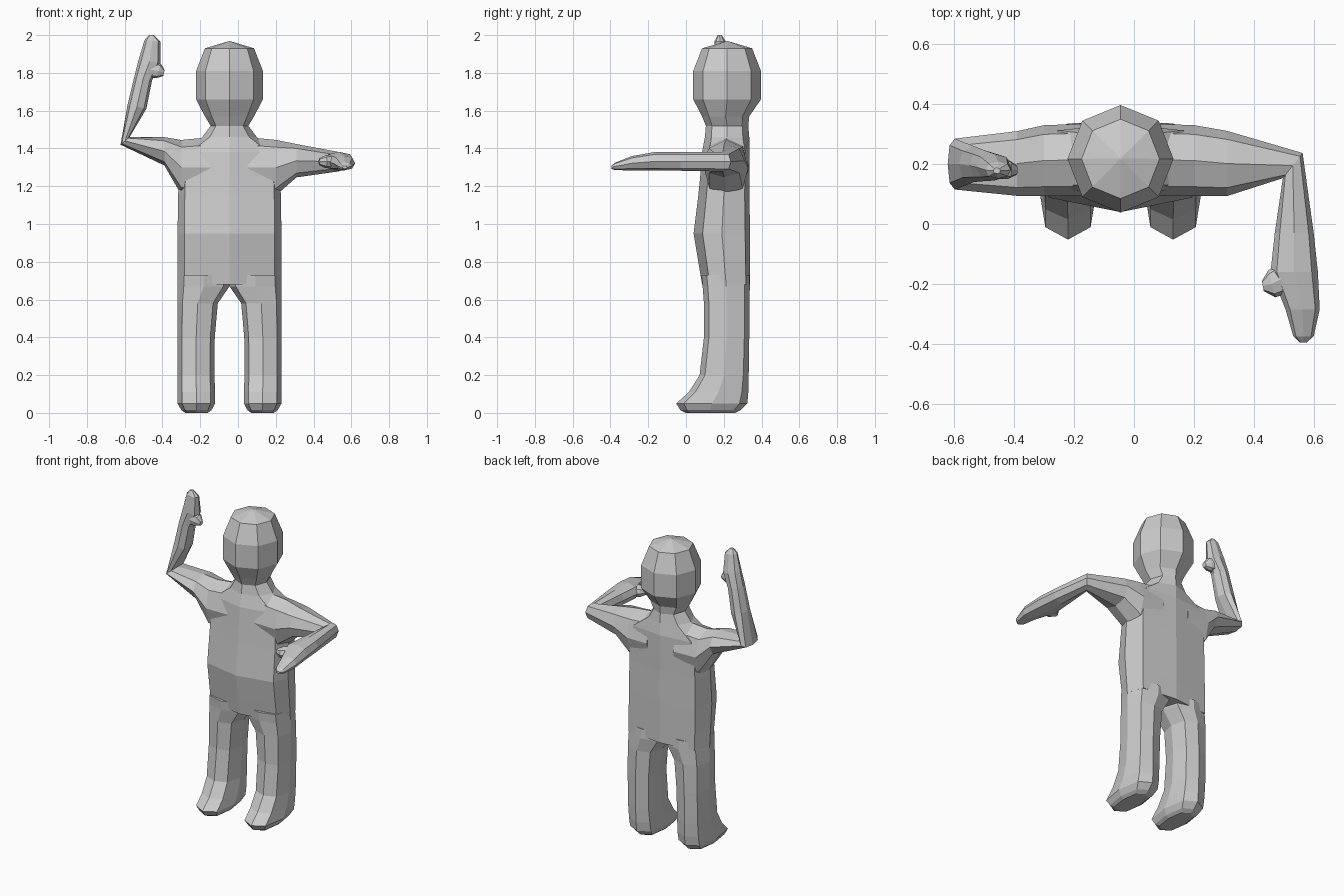
import bpy, bmesh
from mathutils import Vector as V

CX = -0.045  # symmetry plane of the body


def loft(name, rings):
    """Skin equal-sized vertex rings and close both ends."""
    bm = bmesh.new()
    loops = [[bm.verts.new(p) for p in r] for r in rings]
    n = len(loops[0])
    for lo, hi in zip(loops, loops[1:]):
        for i in range(n):
            j = (i + 1) % n
            bm.faces.new((lo[i], lo[j], hi[j], hi[i]))
    for end in (loops[0], loops[-1]):
        bmesh.ops.poke(bm, faces=[bm.faces.new(end)])
    bmesh.ops.recalc_face_normals(bm, faces=bm.faces)
    me = bpy.data.meshes.new(name)
    bm.to_mesh(me)
    bm.free()
    ob = bpy.data.objects.new(name, me)
    bpy.context.collection.objects.link(ob)
    return ob


def octagon(c, a, b, ka=0.74, kb=0.74, kn=None):
    """Eight points around c with half axes a and b; k sets corner fullness."""
    c, a, b = V(c), V(a), V(b)
    kn = kb if kn is None else kn  # fullness on the -b side
    return [c + a * u + b * v for u, v in (
        (1, 0), (ka, kb), (0, 1), (-ka, kb), (-1, 0), (-ka, -kn), (0, -1), (ka, -kn))]


def level(z, x0, x1, y0, y1, *k):
    """Horizontal octagon filling a rectangle."""
    return octagon(((x0 + x1) / 2, (y0 + y1) / 2, z),
                   ((x1 - x0) / 2, 0, 0), (0, (y1 - y0) / 2, 0), *k)


# Torso, neck and head in one skin: z, half width, front y, back y
torso = [(0.68, 0.275, 0.085, 0.34), (0.8, 0.275, 0.065, 0.34),
         (0.95, 0.275, 0.04, 0.34), (1.15, 0.272, 0.065, 0.335),
         (1.25, 0.268, 0.075, 0.335), (1.38, 0.24, 0.085, 0.335)]
head = [(1.46, 0.145, 0.10, 0.335), (1.52, 0.10, 0.105, 0.33),
        (1.57, 0.13, 0.085, 0.335), (1.66, 0.177, 0.038, 0.397),
        (1.81, 0.177, 0.038, 0.397), (1.93, 0.13, 0.085, 0.35),
        (1.968, 0.004, 0.215, 0.223)]
loft("torso_and_head",
     [level(z, CX - w, CX + w, y0, y1, 0.87, 0.82, 0.68) for z, w, y0, y1 in torso] +
     [level(z, CX - w, CX + w, y0, y1, 0.72, 0.71) for z, w, y0, y1 in head])

# Legs with feet: z, inner, outer (from the symmetry plane), front y, back y
leg = [(0.73, 0.0, 0.272, 0.082, 0.335), (0.67, 0.0, 0.275, 0.088, 0.338),
       (0.58, 0.062, 0.275, 0.095, 0.336), (0.4, 0.078, 0.275, 0.095, 0.335),
       (0.2, 0.08, 0.275, 0.072, 0.332), (0.11, 0.076, 0.275, 0.015, 0.33),
       (0.05, 0.076, 0.275, -0.052, 0.325), (0.015, 0.095, 0.255, -0.03, 0.29),
       (0.0, 0.115, 0.235, 0.0, 0.26)]
for side, s in (("right", -1), ("left", 1)):
    loft(side + "_leg", [level(z, CX + s * u0, CX + s * u1, y0, y1, 0.76, 0.78)
                         for z, u0, u1, y0, y1 in leg])

# Forward-bent arm: centre, half axis across, half axis up
loft("left_arm", [octagon(*r) for r in (
    ((0.05, 0.215, 1.30), (0, 0.12, 0), (0, 0, 0.16)),
    ((0.20, 0.212, 1.298), (0, 0.118, 0), (0, 0, 0.147)),
    ((0.31, 0.202, 1.335), (0, 0.109, 0), (0, 0, 0.088)),
    ((0.53, 0.195, 1.33), (0.033, 0.042, 0), (0, 0, 0.052)),
    ((0.535, -0.03, 1.332), (0.065, 0, 0), (0, 0, 0.05)),
    ((0.535, -0.16, 1.332), (0.079, 0, 0), (0, 0, 0.05)),
    ((0.563, -0.285, 1.322), (0.057, 0, 0), (0, 0, 0.038)),
    ((0.566, -0.375, 1.305), (0.034, 0, 0), (0, 0, 0.02)),
    ((0.565, -0.395, 1.30), (0.012, 0, 0), (0, 0, 0.008)))])
loft("left_thumb", [octagon(*r) for r in (
    ((0.52, -0.17, 1.332), (0.02, -0.05, 0), (0, 0, 0.04)),
    ((0.46, -0.20, 1.33), (0.012, -0.045, 0), (0, 0, 0.033)),
    ((0.43, -0.207, 1.33), (0.003, -0.017, 0), (0, 0, 0.018)))])

# Raised arm
loft("right_arm", [octagon(*r) for r in (
    ((-0.14, 0.215, 1.30), (0, 0.12, 0), (0, 0, 0.16)),
    ((-0.30, 0.212, 1.30), (0, 0.118, 0), (0, 0, 0.145)),
    ((-0.39, 0.202, 1.385), (0, 0.108, 0), (0, 0, 0.075)),
    ((-0.598, 0.20, 1.44), (0, 0.085, 0), (0.024, 0, 0.02)),
    ((-0.535, 0.20, 1.62), (0, 0.06, 0), (0.05, 0, -0.01)),
    ((-0.502, 0.195, 1.77), (0, 0.052, 0), (0.047, 0, -0.01)),
    ((-0.468, 0.19, 1.86), (0, 0.045, 0), (0.058, 0, -0.01)),
    ((-0.453, 0.18, 1.97), (0, 0.028, 0), (0.042, 0, -0.004)),
    ((-0.458, 0.178, 2.0), (0, 0.01, 0), (0.012, 0, 0)))])
loft("right_thumb", [octagon(*r) for r in (
    ((-0.48, 0.19, 1.82), (0, 0.04, 0), (0.02, 0, 0.045)),
    ((-0.42, 0.183, 1.81), (0, 0.032, 0), (0.012, 0, 0.038)),
    ((-0.392, 0.18, 1.80), (0, 0.016, 0), (0.003, 0, 0.016)))])
